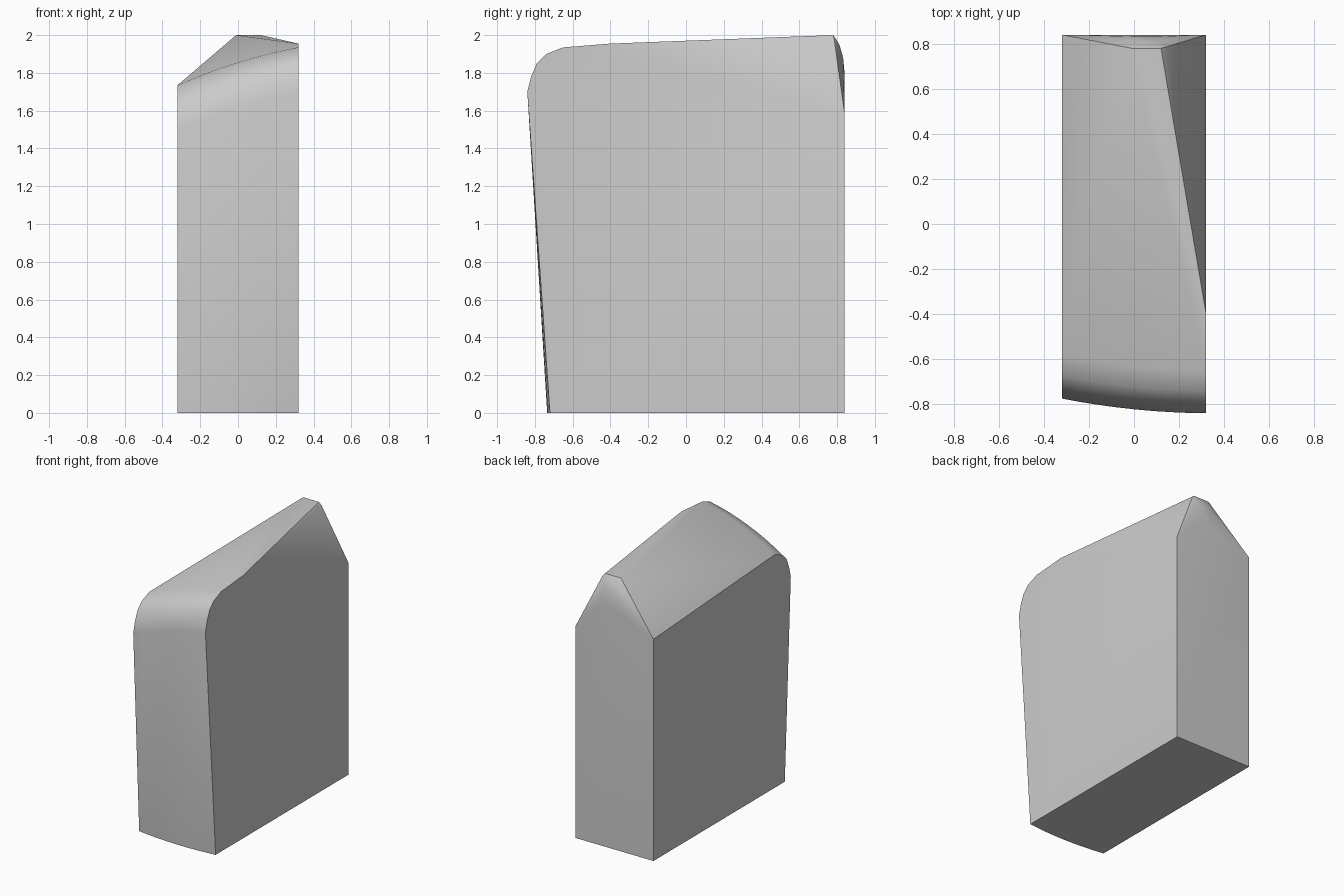
import bpy, bmesh, math

cube = bpy.data.objects.get("Cube")
if cube:
    bpy.data.objects.remove(cube)

W = 0.32    # half width
BACK = 0.84


def mix(a, b, t):
    return a + (b - a) * t


points = []

# Bowed, leaning front with a rounded shoulder that climbs towards +x
shoulder = [(0, 0), (0.02, 0.08), (0.05, 0.15), (0.10, 0.20), (0.19, 0.235)]
columns = 8
for i in range(columns + 1):
    t = i / columns
    x = mix(-W, W, t)
    bow = 4 * t * (1 - t)
    points.append((x, mix(-0.705, -0.72, t) - 0.022 * bow, 0))
    y = mix(-0.775, -0.84, t) - 0.015 * bow
    z = mix(1.50, 1.70, t) + 0.02 * bow
    points += [(x, y + dy, z + dz) for dy, dz in shoulder]

# Back corners, and the point where the +x chamfer starts
points += [(-W, BACK, 0), (W, BACK, 0)]
points += [(-W, BACK, 1.65), (W, BACK, 1.58), (W, -0.40, 1.955)]

# Short crest at the back, its softened +x end, and the curve down to the back wall
points.append((0.14, 0.785, 1.975))
for inset, y, z in [(0, 0.78, 2.0), (0.01, 0.812, 1.95), (0.02, 0.832, 1.88), (0.03, BACK, 1.79)]:
    points += [(-0.01 + inset, y, z), (0.12 - inset / 2, y, z)]

# The body is the convex skin around these points
bm = bmesh.new()
for p in points:
    bm.verts.new(p)
hull = bmesh.ops.convex_hull(bm, input=bm.verts[:])
loose = {v for v in hull["geom_interior"] + hull["geom_unused"] if isinstance(v, bmesh.types.BMVert)}
bmesh.ops.delete(bm, geom=list(loose), context='VERTS')
bmesh.ops.dissolve_limit(bm, angle_limit=math.radians(0.5), verts=bm.verts[:], edges=bm.edges[:])
bmesh.ops.recalc_face_normals(bm, faces=bm.faces[:])
mesh = bpy.data.meshes.new("body")
bm.to_mesh(mesh)
bm.free()

body = bpy.data.objects.new("body", mesh)
bpy.context.collection.objects.link(body)

# Plain grey material
grey = bpy.data.materials.new("plain_grey")
grey.use_nodes = True
colour = (0.6, 0.6, 0.6, 1)
grey.diffuse_color = colour
grey.node_tree.nodes["Principled BSDF"].inputs["Base Color"].default_value = colour
mesh.materials.append(grey)

bpy.ops.object.select_all(action='DESELECT')
body.select_set(True)
bpy.context.view_layer.objects.active = body
bpy.ops.object.shade_smooth_by_angle(angle=math.radians(40))
